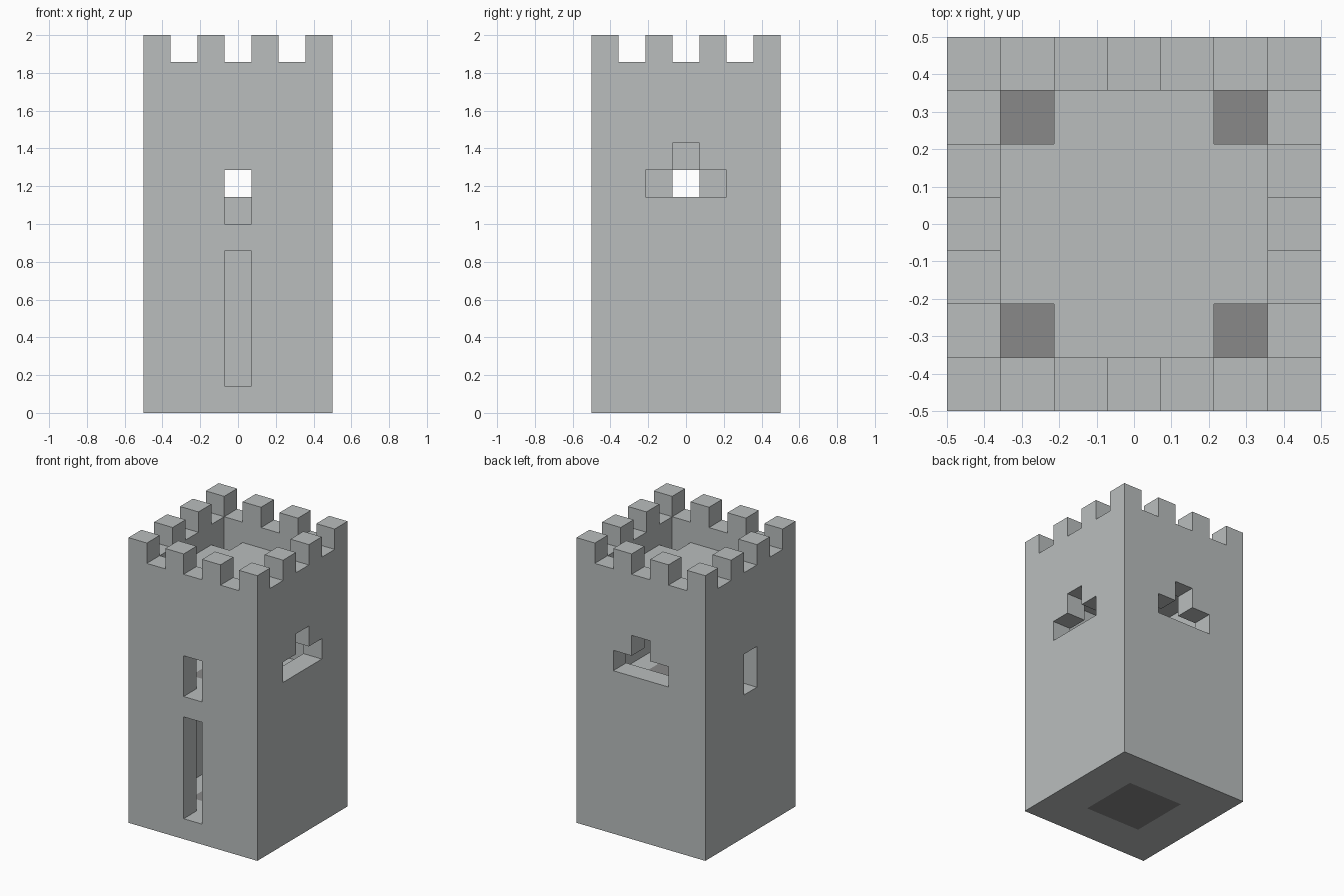
import bpy
import bmesh
from mathutils import Vector

cube = bpy.data.objects.get("Cube")
if cube:
    bpy.data.objects.remove(cube, do_unlink=True)

# The tower is laid out in square stone blocks, N wide and H high
N, H = 7, 14
MID = N // 2
UNIT = 2 / H
MID_FLOOR, DECK = 6, 11


def make_material(name, colour):
    mat = bpy.data.materials.new(name)
    mat.use_nodes = True
    mat.diffuse_color = colour
    mat.node_tree.nodes["Principled BSDF"].inputs["Base Color"].default_value = colour
    return mat


stone = make_material("pale_stone", (0.49, 0.515, 0.515, 1))
dark = make_material("dark_stone", (0.246, 0.246, 0.246, 1))


def block(xs, ys, zs):
    return {(x, y, z) for x in xs for y in ys for z in zs}


full, inner = range(N), range(1, N - 1)
corners = block((1, N - 2), (1, N - 2), (DECK,))

# Openings: door, two arrow slits, two inverted-T windows
door = block((MID,), (0,), range(1, 6))
front_slit = block((MID,), (0,), (7, 8))
side_slit = block((0,), (MID,), (7, 8))
arms = range(MID - 1, MID + 2)
back_window = block(arms, (N - 1,), (8,)) | block((MID,), (N - 1,), (9,))
side_window = block((N - 1,), arms, (8,)) | block((N - 1,), (MID,), (9,))
openings = door | front_slit | side_slit | back_window | side_window

# Parts as sets of blocks
ring = block(full, full, range(1, H - 1)) - block(inner, inner, range(1, H - 1))
top_ring = block(full, full, (H - 1,)) - block(inner, inner, (H - 1,))
parts = {
    "base_floor": block(full, full, (0,)),
    "tower_walls": ring - openings,
    "middle_floor": block(inner, inner, (MID_FLOOR,)),
    "roof_deck": block(inner, inner, (DECK,)) - corners,
    "battlements": {c for c in top_ring if c[0] % 2 == 0 and c[1] % 2 == 0},
}
solid = set().union(*parts.values())


def is_dark(cell, normal):
    """Dark paving in the room centres, under the base and below the hatches."""
    x, y, z = cell
    if not normal.z or z not in (0, MID_FLOOR):
        return False
    centre = max(abs(x - MID), abs(y - MID)) <= 1
    under_hatch = normal.z > 0 and (x, y, DECK) in corners
    return centre and (z == 0 or normal.z > 0) or under_hatch


def build(name, cells):
    """Make the exposed block faces of one part and merge the flat ones."""
    bm = bmesh.new()
    for cell in sorted(cells):
        for axis in range(3):
            for sign in (-1, 1):
                n, u, v = Vector(), Vector(), Vector()
                n[axis] = sign
                u[(axis + 1) % 3] = 0.5
                v[(axis + 2) % 3] = 0.5 * sign
                if tuple(c + int(d) for c, d in zip(cell, n)) in solid:
                    continue
                mid = Vector(cell) + n / 2 + Vector((-MID, -MID, 0.5))
                quad = (mid - u - v, mid + u - v, mid + u + v, mid - u + v)
                face = bm.faces.new([bm.verts.new(p * UNIT) for p in quad])
                face.material_index = int(is_dark(cell, n))
    bmesh.ops.remove_doubles(bm, verts=bm.verts, dist=0.001)
    bmesh.ops.dissolve_limit(bm, angle_limit=0.01, verts=bm.verts,
                             edges=bm.edges, delimit={'MATERIAL'})
    mesh = bpy.data.meshes.new(name)
    bm.to_mesh(mesh)
    bm.free()
    mesh.materials.append(stone)
    mesh.materials.append(dark)
    bpy.context.collection.objects.link(bpy.data.objects.new(name, mesh))


for part_name, part_cells in parts.items():
    build(part_name, part_cells)
